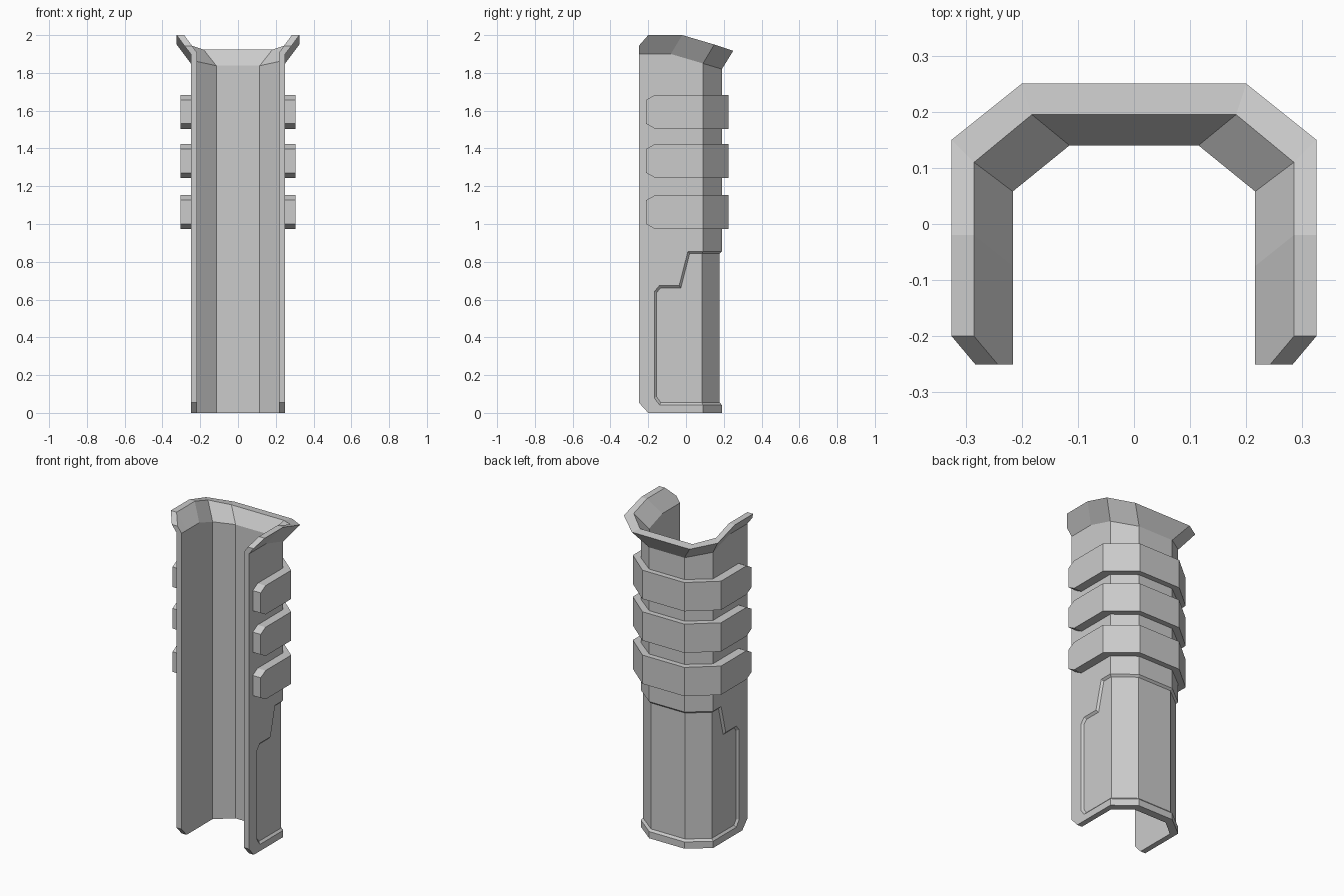
import bpy, bmesh

if "Cube" in bpy.data.objects:
    bpy.data.objects.remove(bpy.data.objects["Cube"])


def make_object(name, verts, faces):
    bm = bmesh.new()
    vs = [bm.verts.new(v) for v in verts]
    for f in faces:
        bm.faces.new([vs[i] for i in f])
    bmesh.ops.recalc_face_normals(bm, faces=bm.faces[:])
    mesh = bpy.data.meshes.new(name)
    bm.to_mesh(mesh)
    bm.free()
    ob = bpy.data.objects.new(name, mesh)
    bpy.context.collection.objects.link(ob)
    return ob


def loft_u(name, half):
    """Loft closed cross-sections (right side, front to back) round a mirrored U."""
    rings = half + [[(-x, y, z) for x, y, z in r] for r in reversed(half)]
    n, m = len(half[0]), len(rings)
    verts = [v for r in rings for v in r]
    faces = [[i * n + j, i * n + (j + 1) % n, (i + 1) * n + (j + 1) % n, (i + 1) * n + j]
             for i in range(m - 1) for j in range(n)]
    faces += [list(range(n)), list(range((m - 1) * n, m * n))]
    return make_object(name, verts, faces)


# Main shell: outer bottom, outer neck, outer rim, inner rim, inner neck, inner bottom
shell = loft_u("shell", [
    [(.25, -.25, .055), (.25, -.25, 1.9), (.283, -.25, 1.943),
     (.243, -.25, 1.943), (.216, -.25, 1.905), (.216, -.25, .055)],
    [(.25, -.2, 0), (.25, -.2, 1.9), (.325, -.2, 2),
     (.285, -.2, 2), (.216, -.2, 1.905), (.216, -.2, 0)],
    [(.25, -.08, 0), (.25, -.08, 1.9), (.325, -.02, 2),
     (.285, -.02, 2), (.216, -.075, 1.905), (.216, -.075, 0)],
    [(.25, .09, 0), (.25, .09, 1.85), (.325, .15, 1.95),
     (.285, .11, 1.958), (.216, .058, 1.86), (.216, .058, 0)],
    [(.122, .19, 0), (.122, .19, 1.82), (.2, .25, 1.917),
     (.182, .195, 1.923), (.115, .14, 1.838), (.115, .14, 0)],
])

# Recessed lower panel: outline at the surface and at the recess floor
edge = [(.09, .855), (.01, .855), (-.036, .675), (-.14, .675),
        (-.168, .642), (-.168, .08), (-.14, .042), (.09, .042)]
floor = [(.09, .843), (.019, .843), (-.027, .662), (-.134, .662),
         (-.155, .637), (-.155, .085), (-.134, .055), (.09, .055)]
DEPTH = .012


def panel_layer(t):
    d = t * DEPTH
    side = [[.25 - d, a[0] + t * (b[0] - a[0]), a[1] + t * (b[1] - a[1])]
            for a, b in zip(edge, floor)]
    side[0][1] = side[-1][1] = .09 - .488 * d
    bx, by, top, bot = .122 - .344 * d, .19 - d, side[0][2], side[-1][2]
    left = [(-x, y, z) for x, y, z in reversed(side)]
    return side + [(bx, by, bot), (-bx, by, bot)] + left + [(-bx, by, top), (bx, by, top)]


patches = [list(range(8)), [7, 8, 19, 0], [8, 9, 18, 19], [9, 10, 17, 18], list(range(10, 18))]
faces = patches + [[i + 20 for i in f] for f in patches]
faces += [[i, (i + 1) % 20, (i + 1) % 20 + 20, i + 20] for i in range(20)]
cutter = make_object("panel_cutter", panel_layer(-1) + panel_layer(1), faces)
cutter.hide_render = True

mod = shell.modifiers.new("panel_recess", 'BOOLEAN')
mod.operation, mod.solver, mod.object = 'DIFFERENCE', 'EXACT', cutter
bpy.context.view_layer.objects.active = shell
bpy.ops.object.modifier_apply(modifier=mod.name)
bpy.data.objects.remove(cutter)


# Three raised grip bands with clipped front corners
def band_section(outer, inner, z0, z1):
    return [(*outer, z0), (*outer, z1), (*inner, z1), (*inner, z0)]


for k, z0 in enumerate((.973, 1.244, 1.504)):
    z1 = z0 + .18
    loft_u(f"grip_band_{k + 1}", [
        band_section((.305, -.211), (.24, -.211), z0 + .027, z1 - .027),
        band_section((.305, -.163), (.24, -.163), z0, z1),
        band_section((.305, .09), (.24, .085), z0, z1),
        band_section((.145, .224), (.118, .18), z0, z1),
    ])
